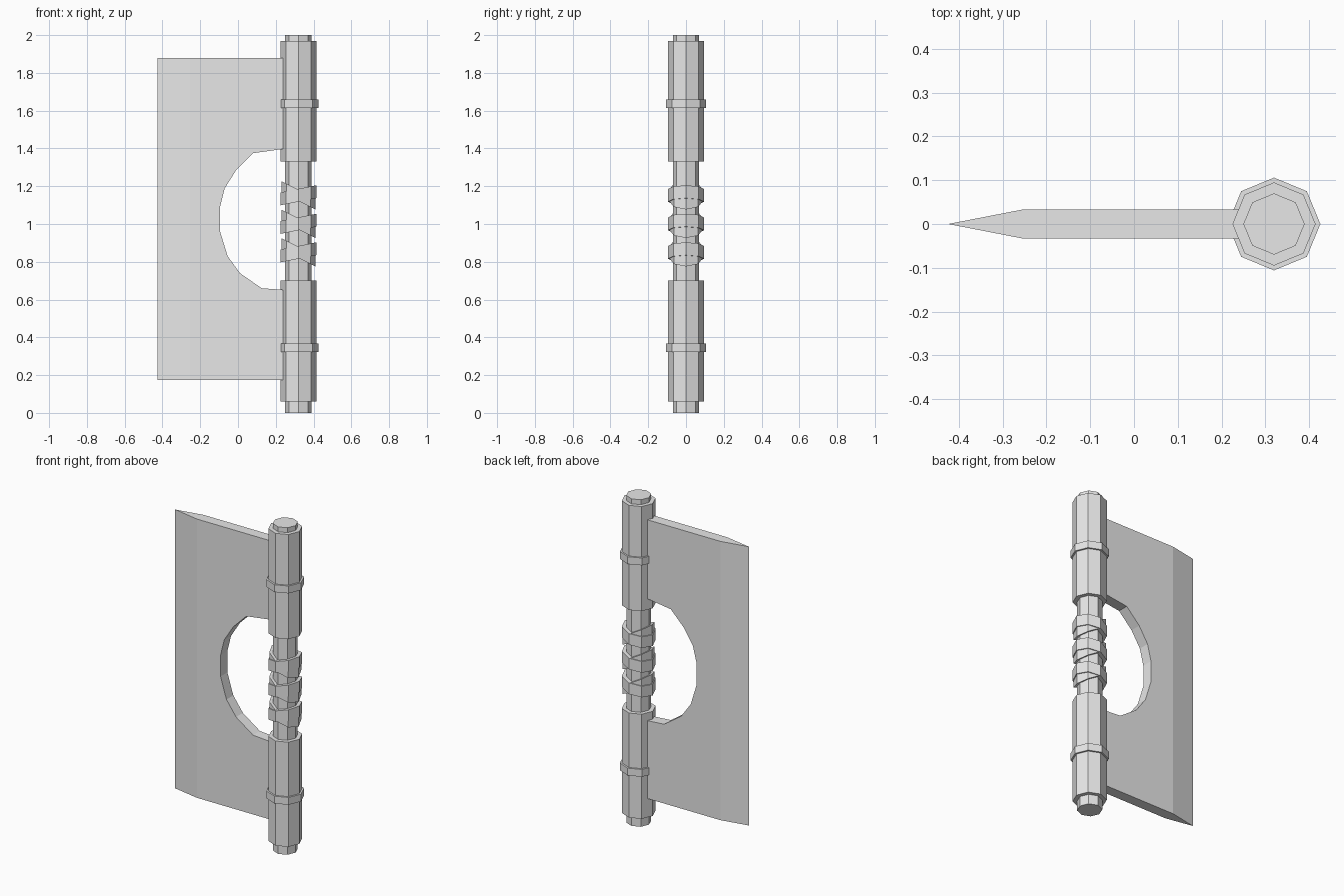
import bpy, bmesh, math

cube = bpy.data.objects.get("Cube")
if cube:
    bpy.data.objects.remove(cube, do_unlink=True)

steel = bpy.data.materials.new("plain grey")
steel.use_nodes = True
GREY = (0.8, 0.8, 0.8, 1)
steel.diffuse_color = GREY
steel.node_tree.nodes["Principled BSDF"].inputs["Base Color"].default_value = GREY

POLE_X = 0.32


def finish(name, bm):
    bmesh.ops.recalc_face_normals(bm, faces=bm.faces[:])
    mesh = bpy.data.meshes.new(name)
    bm.to_mesh(mesh)
    bm.free()
    mesh.materials.append(steel)
    obj = bpy.data.objects.new(name, mesh)
    bpy.context.collection.objects.link(obj)
    return obj


def octagon(name, radius, low, high, slope=0):
    """Eight-sided prism on the pole axis; slope shears it into a tilted ring."""
    bm = bmesh.new()
    bmesh.ops.create_cone(bm, cap_ends=True, segments=8, radius1=radius,
                          radius2=radius, depth=high - low)
    # put a corner on each axis, whatever the start angle of the primitive
    first = bm.verts[:][0].co
    turn = -math.atan2(first.y, first.x)
    for v in bm.verts:
        a = math.atan2(v.co.y, v.co.x) + turn
        v.co.x, v.co.y = radius * math.cos(a), radius * math.sin(a)
        v.co.z += (low + high) / 2 + slope * v.co.x
        v.co.x += POLE_X
    return finish(name, bm)


# Pole with sleeves and collars
octagon("pole", 0.07, 0, 2)
octagon("lower_sleeve", 0.095, 0.06, 0.70)
octagon("upper_sleeve", 0.095, 1.33, 1.97)
octagon("lower_collar", 0.106, 0.322, 0.367)
octagon("upper_collar", 0.106, 1.615, 1.66)

# Grip wrapping: bands tilted one way, crossed by bands tilted the other way
for i in range(3):
    z = 0.85 + 0.151 * i
    octagon(f"grip_band_{i + 1}", 0.095, z - 0.034, z + 0.034, 0.2)
    octagon(f"grip_cross_band_{i + 1}", 0.09, z - 0.03, z + 0.03, -0.5)

# Blade: flat plate with a rounded cut-out beside the grip
HALF, BEVEL_X, TIP_X = 0.033, -0.255, -0.425
outline = [(BEVEL_X, 0.175), (0.26, 0.175), (0.26, 0.65), (0.125, 0.66),
           (0.01, 0.74), (-0.055, 0.83), (-0.095, 0.96), (-0.095, 1.09),
           (-0.07, 1.19), (-0.01, 1.285), (0.08, 1.375), (0.26, 1.40),
           (0.26, 1.88), (BEVEL_X, 1.88)]
bm = bmesh.new()
plate = bm.faces.new([bm.verts.new((x, -HALF, z)) for x, z in outline])
back = bmesh.ops.extrude_face_region(bm, geom=[plate], use_keep_orig=True)
for v in back["geom"]:
    if isinstance(v, bmesh.types.BMVert):
        v.co.y = HALF

# Cutting edge: extrude the outer side and close it to a line
side = [f for f in bm.faces if all(abs(v.co.x - BEVEL_X) < 1e-4 for v in f.verts)]
edge = bmesh.ops.extrude_face_region(bm, geom=side)
for v in edge["geom"]:
    if isinstance(v, bmesh.types.BMVert):
        v.co.x, v.co.y = TIP_X, 0
inner = [f for f in side if f.is_valid]
if inner:
    bmesh.ops.delete(bm, geom=inner, context='FACES_ONLY')
bmesh.ops.remove_doubles(bm, verts=bm.verts[:], dist=1e-4)
finish("blade", bm)
